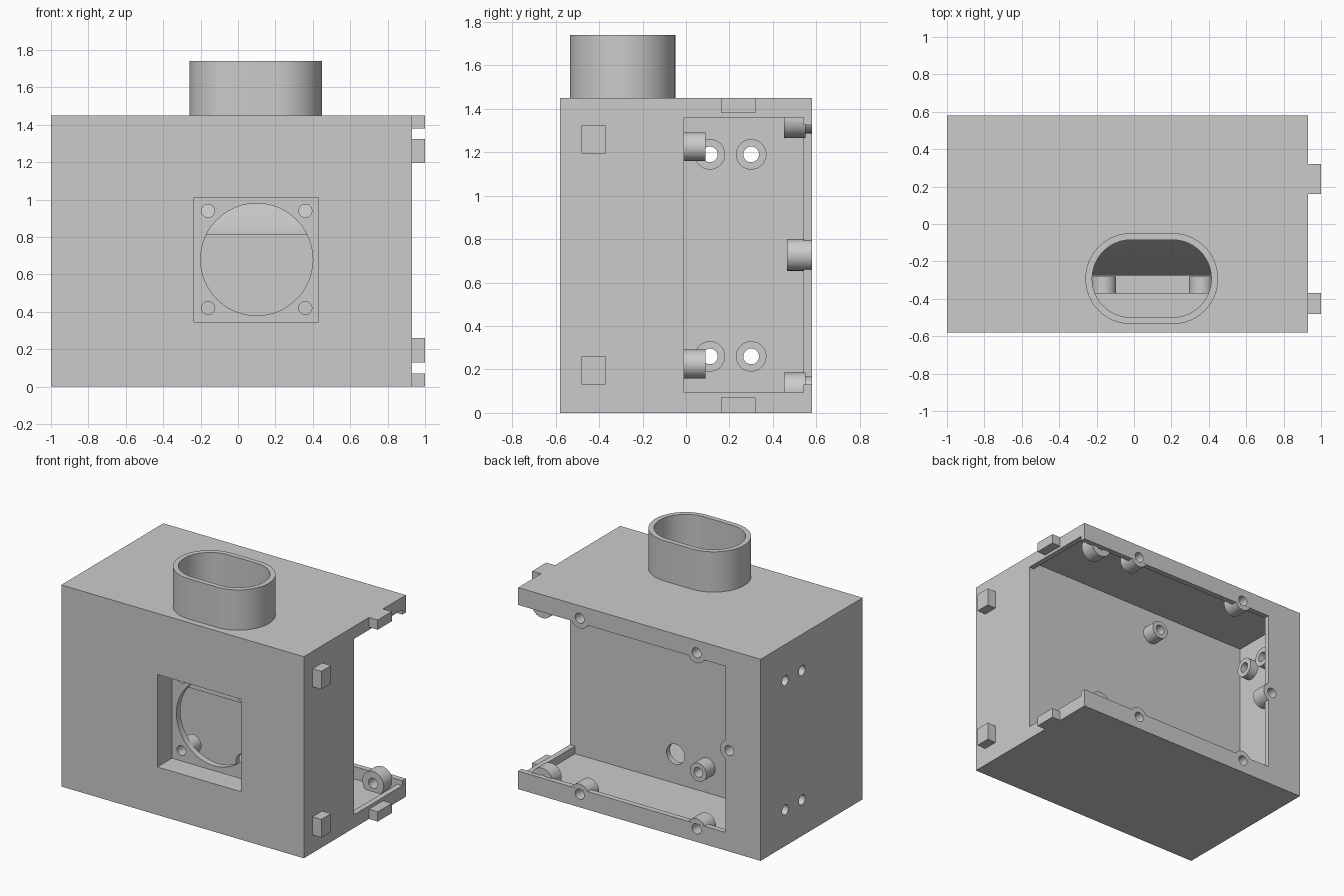
import bpy, bmesh, math
from mathutils import Vector

cube = bpy.data.objects.get("Cube")
if cube:
    bpy.data.objects.remove(cube)

grey = bpy.data.materials.new("plain grey")
grey.use_nodes = True
grey.diffuse_color = (0.6, 0.6, 0.6, 1)
grey.node_tree.nodes["Principled BSDF"].inputs["Base Color"].default_value = (0.6, 0.6, 0.6, 1)


def finish(name, bm):
    bmesh.ops.recalc_face_normals(bm, faces=bm.faces[:])
    mesh = bpy.data.meshes.new(name)
    bm.to_mesh(mesh)
    bm.free()
    mesh.materials.append(grey)
    obj = bpy.data.objects.new(name, mesh)
    bpy.context.collection.objects.link(obj)
    return obj


def box(name, xs, ys, zs):
    bm = bmesh.new()
    bmesh.ops.create_cube(bm, size=1)
    for v in bm.verts:
        v.co = [(lo + hi) / 2 + c * (hi - lo) for c, (lo, hi) in zip(v.co, (xs, ys, zs))]
    return finish(name, bm)


def outline(radius, half):
    """Stadium outline; a half length of zero gives a circle."""
    n = 24
    pts = []
    for side in (1, -1):
        for i in range(n + (1 if half else 0)):
            a = math.pi * i / n - math.pi / 2
            pts.append((side * (half + radius * math.cos(a)), side * radius * math.sin(a)))
    return pts


def tube(name, axis, start, length, radius, bore=0, half=0):
    """Straight prism along an axis, hollow when bore is set."""
    bm = bmesh.new()

    def place(p, d):
        offset = {"X": (d, p[0], p[1]), "Y": (p[0], d, p[1]), "Z": (p[0], p[1], d)}[axis]
        return bm.verts.new(Vector(start) + Vector(offset))

    def loops(r):
        return [[place(p, d) for p in outline(r, half)] for d in (0, length)]

    outer = loops(radius)
    inner = loops(bore) if bore else None
    n = len(outer[0])
    for i in range(n):
        j = (i + 1) % n
        a, b = outer
        bm.faces.new((a[i], a[j], b[j], b[i]))
        if inner:
            c, d = inner
            bm.faces.new((c[i], d[i], d[j], c[j]))
            bm.faces.new((a[i], c[i], c[j], a[j]))
            bm.faces.new((b[i], b[j], d[j], d[i]))
    if not inner:
        bm.faces.new(outer[0])
        bm.faces.new(outer[1])
    return finish(name, bm)


def cut(obj, cutters):
    bpy.context.view_layer.objects.active = obj
    for c in cutters:
        mod = obj.modifiers.new("cut", "BOOLEAN")
        mod.operation, mod.solver, mod.object = "DIFFERENCE", "EXACT", c
        bpy.ops.object.modifier_apply(modifier=mod.name)
        bpy.data.objects.remove(c)


FAN_X, FAN_Z = 0.10, 0.68
fan_corners = [(FAN_X + sx * 0.26, FAN_Z + sz * 0.26) for sx in (-1, 1) for sz in (-1, 1)]
side_holes = [(y, z) for y in (0.11, 0.30) for z in (0.26, 1.19)]
back_holes = [(x, z) for x in (0.44, -0.49) for z in (0.094, 1.36)] + [(-0.75, 0.727)]
recess = dict(xs=(-0.235, 0.43), zs=(0.345, 1.01))
SPOUT = (0.095, -0.292)

# Main housing: front air chamber, rear bay, open back and open side
body = box("housing", (-1, 0.93), (-0.58, 0.58), (0, 1.45))
cutters = [
    box("chamber", (-0.96, 0.89), (-0.54, -0.05), (0.04, 1.41)),
    box("bay", (-0.96, 0.89), (-0.01, 0.54), (0.04, 1.41)),
    box("side_opening", (0.8, 1.1), (-0.01, 0.54), (0.095, 1.36)),
    box("back_opening", (-0.72, 1.1), (0.5, 0.7), (0.13, 1.325)),
    box("fan_opening", recess["xs"], (-0.7, -0.5), recess["zs"]),
    tube("spout_opening", "Z", (*SPOUT, 1.38), 0.2, 0.207, half=0.112),
    tube("cable_hole", "Y", (0.09, -0.1, 0.25), 0.15, 0.072),
]
cutters += [tube("hole", "X", (-1.1, y, z), 0.2, 0.036) for y, z in side_holes]
cutters += [tube("hole", "Y", (x, 0.46, z), 0.2, 0.036) for x, z in back_holes]
cut(body, cutters)

# Recessed fan mount behind the front wall
mount = box("fan_mount", (-0.275, 0.47), (-0.56, -0.37), (0.305, 1.05))
cutters = [
    box("recess", recess["xs"], (-0.7, -0.415), recess["zs"]),
    tube("fan_hole", "Y", (FAN_X, -0.5, FAN_Z), 0.3, 0.30),
]
cutters += [tube("hole", "Y", (x, -0.5, z), 0.3, 0.035) for x, z in fan_corners]
cut(mount, cutters)
for x, z in fan_corners:
    tube("fan_post", "Y", (x, -0.372, z), 0.092, 0.065, 0.035)

# Sloped plate that leads air up to the spout
bm = bmesh.new()
profile = [(-0.275, 0.81), (-0.275, 0.875), (-0.07, 1.43), (-0.046, 1.43)]
face = bm.faces.new([bm.verts.new((-0.97, y, z)) for y, z in profile])
ext = bmesh.ops.extrude_face_region(bm, geom=[face])
bmesh.ops.translate(bm, vec=(1.87, 0, 0), verts=[g for g in ext["geom"] if isinstance(g, bmesh.types.BMVert)])
finish("air_baffle", bm)

# Oval spout on top
tube("spout", "Z", (*SPOUT, 1.42), 0.32, 0.243, 0.207, half=0.112)

# Screw bosses
for y, z in side_holes:
    tube("side_boss", "X", (-0.98, y, z), 0.085, 0.07, 0.036)
for x, z in back_holes:
    tube("back_boss", "Y", (x, 0.465, z), 0.114, 0.073, 0.036)
for z in (0.1, 1.35):
    tube("corner_boss", "Y", (0.76, 0.45, z), 0.1, 0.085, 0.036)
for z in (0.225, 1.225):
    tube("board_boss", "Y", (-0.16, -0.02, z), 0.11, 0.066, 0.035)

# Locating tabs on the left side
for zs in ((0.13, 0.26), (1.195, 1.325)):
    box("front_tab", (0.92, 1), (-0.48, -0.37), zs)
for zs in ((0, 0.07), (1.38, 1.45)):
    box("rear_tab", (0.90, 1), (0.16, 0.32), zs)

# Smooth the round walls, keep the corners sharp
for obj in bpy.context.scene.objects:
    obj.select_set(obj.type == "MESH")
bpy.context.view_layer.objects.active = body
bpy.ops.object.shade_smooth_by_angle(angle=math.radians(30))
